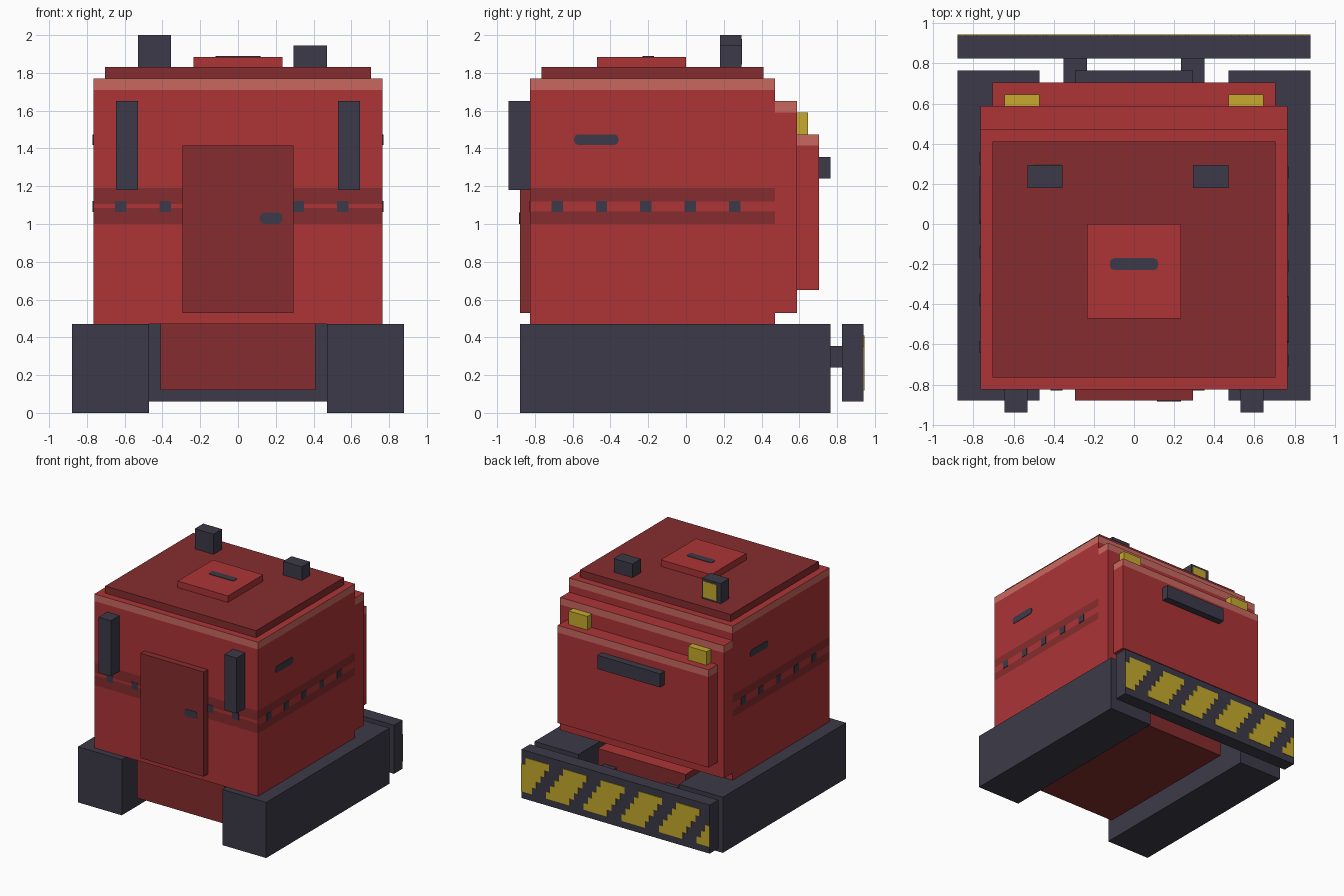
import bpy, bmesh
from mathutils import Vector

cube = bpy.data.objects.get("Cube")
if cube:
    bpy.data.objects.remove(cube, do_unlink=True)


# Flat colours, given as sRGB hex and stored as linear
def material(name, code):
    srgb = [int(code[i:i + 2], 16) / 255 for i in (0, 2, 4)]
    colour = [((c + 0.055) / 1.055) ** 2.4 if c > 0.04 else c / 12.92 for c in srgb] + [1]
    mat = bpy.data.materials.new(name)
    mat.use_nodes = True
    mat.diffuse_color = colour
    bsdf = next(n for n in mat.node_tree.nodes if n.type == 'BSDF_PRINCIPLED')
    bsdf.inputs["Base Color"].default_value = colour
    return mat


red = material("red", "AD3436")
dark_red = material("dark red", "862C2E")
light_red = material("light red", "C9685F")
slate = material("slate", "3C3A48")
yellow = material("yellow", "C7AA2E")


# Box from x, y and z ranges, with optional level cuts, rounded ends and face colour rule
def box(name, xr, yr, zr, mats, cuts=(), rule=None, round_axis=None):
    ranges = [sorted(r) for r in (xr, yr, zr)]
    bm = bmesh.new()
    bmesh.ops.create_cube(bm, size=1)
    for v in bm.verts:
        v.co = Vector([r[0] if c < 0 else r[1] for c, r in zip(v.co, ranges)])
    for z in cuts:
        bmesh.ops.bisect_plane(bm, geom=bm.verts[:] + bm.edges[:] + bm.faces[:],
                               plane_co=(0, 0, z), plane_no=(0, 0, 1))
    if round_axis is not None:
        edges = [e for e in bm.edges
                 if abs((e.verts[0].co - e.verts[1].co).normalized()[round_axis]) > 0.9]
        bmesh.ops.bevel(bm, geom=edges, offset=0.022, segments=2, profile=0.5,
                        affect='EDGES')
    bm.normal_update()
    if rule:
        for f in bm.faces:
            f.material_index = rule(f.calc_center_median(), f.normal)
    mesh = bpy.data.meshes.new(name)
    bm.to_mesh(mesh)
    bm.free()
    for m in mats if isinstance(mats, list) else [mats]:
        mesh.materials.append(m)
    obj = bpy.data.objects.new(name, mesh)
    bpy.context.collection.objects.link(obj)
    return obj


# Same box on both sides
def pair(name, xr, yr, zr, mat):
    for side, s in (("left", 1), ("right", -1)):
        box(f"{side}_{name}", [s * x for x in xr], yr, zr, mat)


W, FRONT, BACK = 0.765, -0.825, 0.47
T = 0.004


# Main cabin: light top trim and a double dark band, tighter on the front
def cabin_rule(c, n):
    if abs(n.z) > 0.5:
        return 0
    if c.z > 1.71:
        return 2
    gap = (1.085, 1.105) if n.y < -0.5 else (1.065, 1.12)
    return 1 if 1.0 < c.z < 1.19 and not gap[0] < c.z < gap[1] else 0


box("cabin", (-W, W), (FRONT, BACK), (0.47, 1.77), [red, dark_red, light_red],
    (1.0, 1.065, 1.085, 1.105, 1.12, 1.19, 1.71), cabin_rule)


# Stepped rear housing, each step with a light top trim
def rear_step(name, half, yr, z0, z1):
    trim = z1 - 0.06
    box(name, (-half, half), yr, (z0, z1), [red, light_red], (trim,),
        lambda c, n: int(abs(n.z) < 0.5 and c.z > trim))


rear_step("rear_step", W, (BACK, 0.587), 0.53, 1.65)
rear_step("engine_cover", 0.705, (0.587, 0.705), 0.65, 1.475)
box("rear_handle", (-0.293, 0.293), (0.705, 0.765), (1.24, 1.355), slate)
pair("rear_lamp", (0.47, 0.645), (0.587, 0.645), (1.475, 1.59), yellow)

# Roof, hatch and stacks
box("roof", (-0.705, 0.705), (-0.765, 0.41), (1.77, 1.83), dark_red)
box("hatch", (-0.235, 0.235), (-0.47, 0), (1.83, 1.885), red)
box("hatch_handle", (-0.12, 0.12), (-0.23, -0.17), (1.885, 1.885 + T), slate, round_axis=2)
box("tall_stack", (-0.53, -0.355), (0.18, 0.293), (1.83, 2), slate)
box("stack_lamp", (-0.495, -0.365), (0.293, 0.293 + T), (1.845, 1.98), yellow)
box("short_stack", (0.295, 0.47), (0.18, 0.293), (1.83, 1.945), slate)

# Front door and posts
box("door", (-0.295, 0.295), (-0.88, FRONT), (0.53, 1.415), dark_red)
box("door_handle", (0.115, 0.235), (-0.88 - T, -0.88), (1.0, 1.06), slate, round_axis=1)
pair("front_post", (0.53, 0.645), (-0.94, FRONT), (1.18, 1.65), slate)

# Studs along the bands
for i, x in enumerate((-0.62, -0.385, 0.32, 0.555)):
    box(f"front_stud_{i}", (x - 0.03, x + 0.03), (FRONT - T, FRONT), (1.063, 1.122), slate)

# Side studs and handles, turned half a circle about the cabin centre
mid = (FRONT + BACK) / 2
for side, s in (("left", 1), ("right", -1)):
    face = (s * W, s * (W + T))
    for i in range(5):
        y = mid + s * (i * 0.235 - 0.505)
        box(f"{side}_stud_{i}", face, (y - 0.03, y + 0.03), (1.063, 1.122), slate)
    box(f"{side}_handle", face, (mid - s * 0.415, mid - s * 0.18), (1.418, 1.475),
        slate, round_axis=0)

# Undercarriage
pair("track", (0.47, 0.88), (-0.88, 0.765), (0, 0.47), slate)
box("chassis", (-0.41, 0.41), (-0.765, 0.59), (0.12, 0.47), [dark_red, red],
    rule=lambda c, n: int(n.z > 0.5))
pair("bumper_mount", (0.235, 0.35), (0.59, 0.825), (0.24, 0.355), slate)
box("bumper", (-0.88, 0.88), (0.825, 0.94), (0.06, 0.47), slate)

# Slanted hazard stripes in stepped rows, trimmed to the bumper ends
for k in range(6):
    for row in range(5):
        x = 1.0 - 0.352 * k - 0.04 * row
        ends = [max(-0.88, min(0.88, e)) for e in (x - 0.22, x)]
        if ends[1] - ends[0] > 0.01:
            z = 0.118 + 0.0586 * row
            box(f"hazard_stripe_{k}_{row}", ends, (0.94, 0.94 + T), (z, z + 0.0586), yellow)
